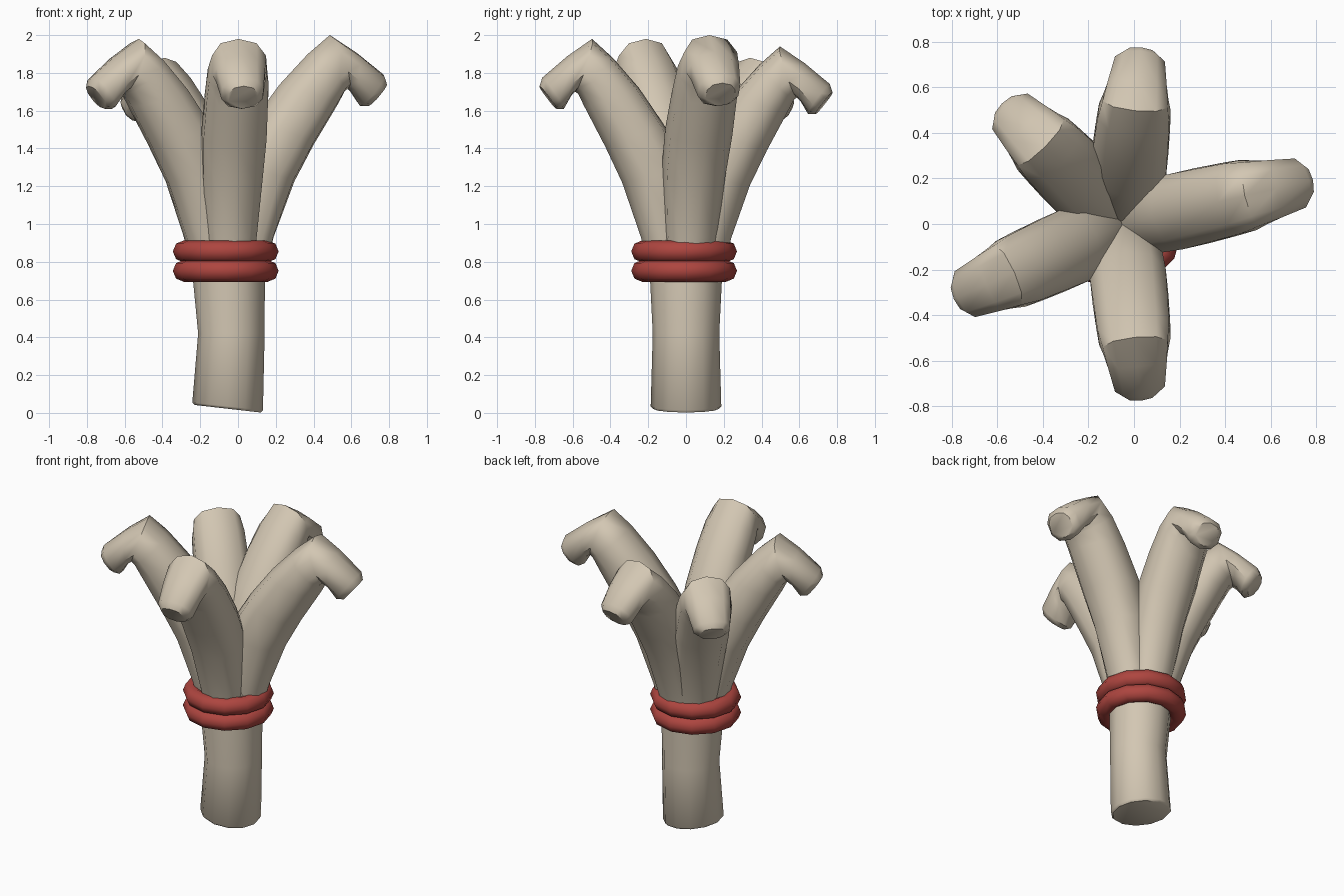
import bpy
import bmesh
from math import sin, cos, pi, radians
from mathutils import Vector

cube = bpy.data.objects.get("Cube")
if cube:
    bpy.data.objects.remove(cube, do_unlink=True)


def make_material(name, rgb):
    mat = bpy.data.materials.new(name)
    mat.use_nodes = True
    mat.diffuse_color = (*rgb, 1)
    mat.node_tree.nodes["Principled BSDF"].inputs["Base Color"].default_value = (*rgb, 1)
    return mat


BONE = make_material("pale bone", (0.65, 0.57, 0.45))
RED = make_material("red band", (0.42, 0.06, 0.05))
AXIS = Vector((-0.05, 0, 0))


def finish(obj, mat, angle):
    obj.data.materials.append(mat)
    bpy.ops.object.select_all(action="DESELECT")
    obj.select_set(True)
    bpy.context.view_layer.objects.active = obj
    bpy.ops.object.shade_smooth_by_angle(angle=radians(angle))


def loft(name, sections, sides, mat, power=1.0, angle=48):
    """Skin a closed tube over (centre, half axis u, half axis v) sections."""
    bm = bmesh.new()
    rings = []
    for centre, u, v in sections:
        ring = []
        for i in range(sides):
            c, s = cos(2 * pi * i / sides), sin(2 * pi * i / sides)
            c = abs(c) ** power * (1 if c > 0 else -1)
            s = abs(s) ** power * (1 if s > 0 else -1)
            ring.append(bm.verts.new(centre + u * c + v * s))
        rings.append(ring)
    for a, b in zip(rings, rings[1:]):
        for i in range(sides):
            j = (i + 1) % sides
            bm.faces.new((a[i], a[j], b[j], b[i]))
    bm.faces.new(rings[0])
    bm.faces.new(rings[-1])
    bmesh.ops.recalc_face_normals(bm, faces=bm.faces)
    mesh = bpy.data.meshes.new(name)
    bm.to_mesh(mesh)
    bm.free()
    obj = bpy.data.objects.new(name, mesh)
    bpy.context.collection.objects.link(obj)
    finish(obj, mat, angle)
    return obj


# Finger profile: outer radius, outer z, inner radius, inner z, half width
PROFILE = [
    (0.19, 0.72, -0.02, 0.72, 0.11),
    (0.24, 0.93, -0.03, 0.95, 0.14),
    (0.34, 1.22, -0.01, 1.30, 0.165),
    (0.43, 1.41, 0.12, 1.53, 0.175),
    (0.54, 1.62, 0.25, 1.72, 0.17),
    (0.575, 1.69, 0.39, 1.88, 0.165),
    (0.59, 1.70, 0.50, 1.98, 0.15),
    (0.61, 1.68, 0.63, 1.89, 0.135),
    (0.65, 1.61, 0.765, 1.775, 0.115),
    (0.69, 1.61, 0.78, 1.73, 0.08),
]


def finger(name, degrees, reach, drop):
    a = radians(degrees)
    out, side = Vector((cos(a), sin(a), 0)), Vector((-sin(a), cos(a), 0))

    def point(r, z):
        grow = (z - 0.72) / 1.26
        stretch = 1 + (reach - 1) * min(1, grow * 1.4)
        return AXIS + out * r * stretch + Vector((0, 0, z - drop * grow))

    sections = []
    for ro, zo, ri, zi, half in PROFILE:
        outer, inner = point(ro, zo), point(ri, zi)
        sections.append(((outer + inner) / 2, (inner - outer) / 2, side * half))
    loft(name, sections, 10, BONE, 0.85)


# Five hooked fingers fanning out of the bands
for name, degrees, reach, drop in [
    ("left_finger", 13, 1.10, -0.02),
    ("back_finger", 84, 1.0, 0.04),
    ("back_right_finger", 135, 0.96, 0.10),
    ("right_finger", 204, 1.04, 0.0),
    ("front_finger", 276, 1.0, 0.0),
]:
    finger(name, degrees, reach, drop)

# Handle with a slanted foot and a slight bend
handle = []
for x, z, r, tilt in [(-0.055, 0.022, 0.175, 0.02), (-0.055, 0.035, 0.187, 0.02),
                      (-0.035, 0.42, 0.176, 0.0), (-0.048, 0.7, 0.19, 0.0),
                      (-0.05, 0.95, 0.18, 0.0)]:
    handle.append((Vector((x, 0, z)), Vector((r, 0, -tilt)), Vector((0, r, 0))))
loft("handle", handle, 12, BONE)

# Two stacked binding bands
for name, z in [("lower_band", 0.752), ("upper_band", 0.855)]:
    bpy.ops.mesh.primitive_torus_add(location=(-0.065, -0.01, z), major_segments=12,
                                     minor_segments=8, major_radius=0.222, minor_radius=0.058)
    band = bpy.context.object
    band.name = name
    finish(band, RED, 60)
